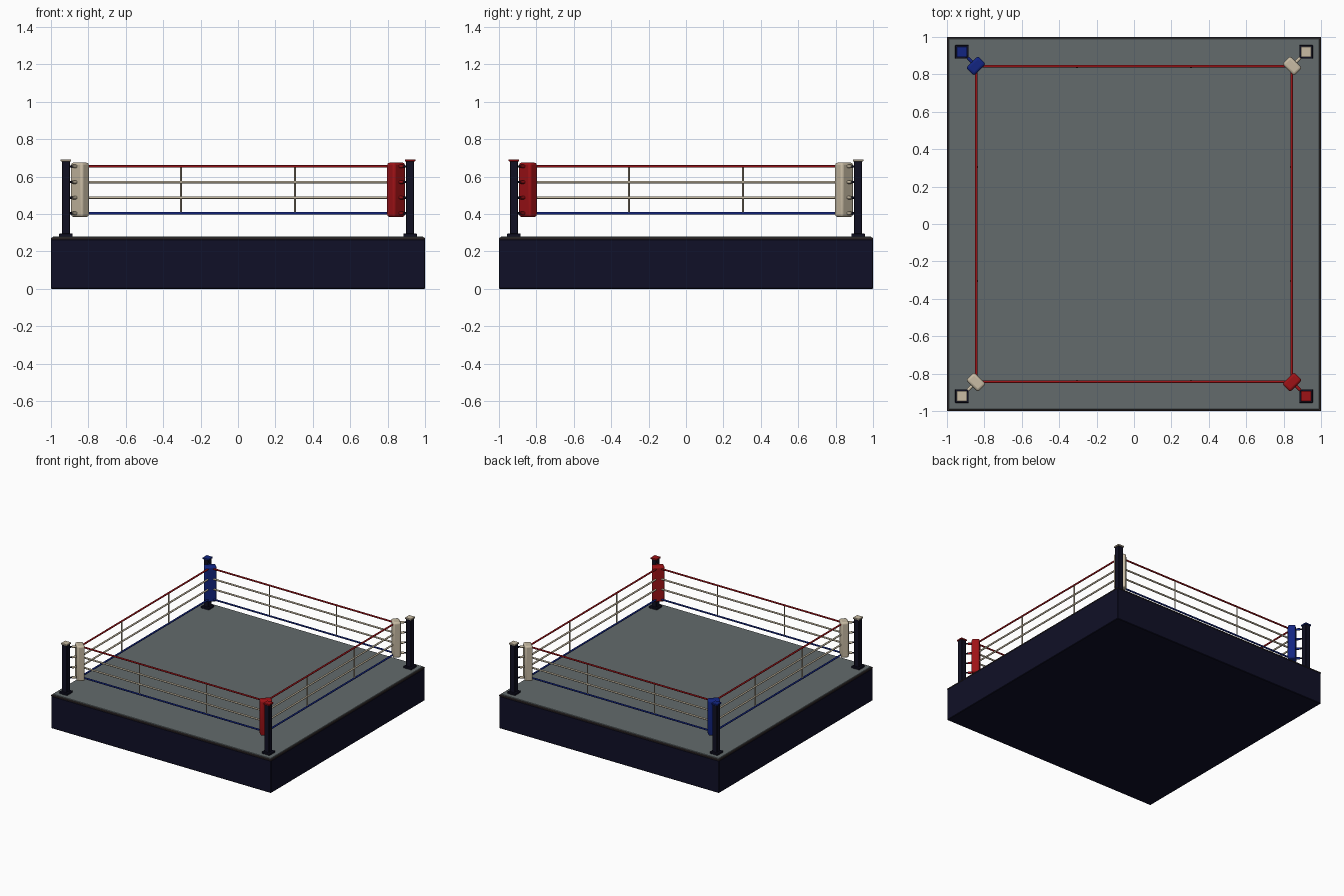
import bpy, math
from mathutils import Vector

if "Cube" in bpy.data.objects:
    bpy.data.objects.remove(bpy.data.objects["Cube"])


def mat(name, c):
    m = bpy.data.materials.new(name)
    m.diffuse_color = (*c, 1)
    m.use_nodes = True
    m.node_tree.nodes["Principled BSDF"].inputs["Base Color"].default_value = m.diffuse_color
    return m


NAVY = mat("navy apron", (0.005, 0.005, 0.02))
DARK = mat("dark post", (0.005, 0.005, 0.016))
GREY = mat("grey canvas", (0.125, 0.145, 0.15))
TRIM = mat("brown trim", (0.035, 0.025, 0.025))
CREAM = mat("cream", (0.58, 0.5, 0.37))
RED = mat("red", (0.34, 0.006, 0.008))
BLUE = mat("blue", (0.006, 0.018, 0.22))


def box(name, loc, size, m, bevel=0, rot=0, segs=1):
    bpy.ops.mesh.primitive_cube_add(size=1, location=loc, rotation=(0, 0, rot))
    o = bpy.context.object
    o.name = name
    o.scale = size
    bpy.ops.object.transform_apply(location=False, rotation=False, scale=True)
    o.data.materials.append(m)
    if bevel:
        b = o.modifiers.new("bevel", 'BEVEL')
        b.width, b.segments = bevel, segs
    return o


def rod(name, a, b, r, m, sides=10):
    a, b = Vector(a), Vector(b)
    d = b - a
    bpy.ops.mesh.primitive_cylinder_add(vertices=sides, radius=r, depth=d.length,
                                        location=(a + b) / 2)
    o = bpy.context.object
    o.name = name
    o.rotation_euler = d.to_track_quat('Z', 'Y').to_euler()
    o.data.materials.append(m)
    bpy.ops.object.shade_smooth_by_angle(angle=math.radians(50))
    return o


# platform: apron, edge trim, canvas
box("apron", (0, 0, 0.133), (2, 2, 0.266), NAVY, 0.004)
box("edge_trim", (0, 0, 0.268), (2, 2, 0.012), TRIM, 0.003)
box("canvas", (0, 0, 0.273), (1.982, 1.982, 0.014), GREY, 0.002)

ROPES = [("top", 0.655, RED), ("upper", 0.571, CREAM),
         ("lower", 0.488, CREAM), ("bottom", 0.404, BLUE)]
P, R = 0.92, 0.843  # post and rope offsets

# corners: post, foot, cap, pad and turnbuckles
for sx, sy, col in [(-1, 1, BLUE), (1, -1, RED), (1, 1, CREAM), (-1, -1, CREAM)]:
    x, y = sx * P, sy * P
    box("post_foot", (x, y, 0.287), (0.072, 0.072, 0.016), DARK, 0.002)
    box("post", (x, y, 0.482), (0.044, 0.044, 0.404), DARK, 0.003)
    box("post_cap", (x, y, 0.687), (0.056, 0.056, 0.012), col, 0.002)
    pad = box("corner_pad", (sx * 0.845, sy * 0.845, 0.53), (0.06, 0.09, 0.29), col,
              0.013, math.atan2(sy, sx), 3)
    bpy.ops.object.shade_smooth_by_angle(angle=math.radians(40))
    for n, z, _ in ROPES:
        rod(n + "_turnbuckle_rod", (sx * 0.845, sy * 0.845, z), (x, y, z), 0.006, DARK)
        rod(n + "_turnbuckle_barrel", (sx * 0.866, sy * 0.866, z),
            (sx * 0.888, sy * 0.888, z), 0.009, col)

# ropes and vertical ties on each side
for i in range(4):
    c, s = round(math.cos(i * math.pi / 2)), round(math.sin(i * math.pi / 2))

    def turn(u, v, z):
        return (u * c - v * s, u * s + v * c, z)

    for n, z, m in ROPES:
        rod(n + "_rope", turn(-R, -R, z), turn(R, -R, z), 0.0068, m)
    for u in (-0.305, 0.305):
        rod("rope_tie", turn(u, -R, 0.398), turn(u, -R, 0.66), 0.0045, CREAM, 8)
        for n, z, m in ROPES[1:3]:
            rod("tie_knot", turn(u - 0.006, -R, z), turn(u + 0.006, -R, z), 0.008, CREAM, 8)
